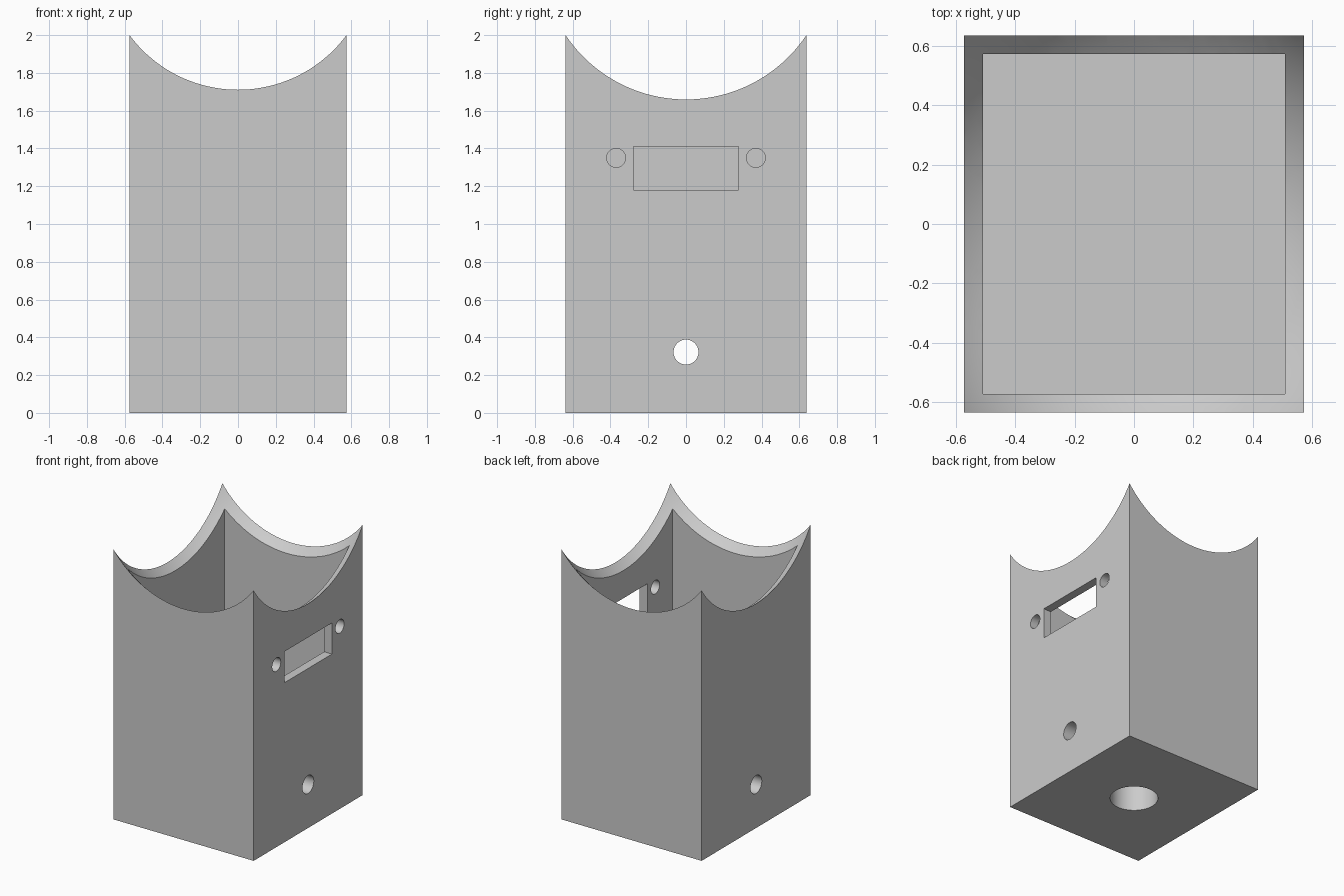
import bpy
import math

cube = bpy.data.objects.get("Cube")
if cube:
    bpy.data.objects.remove(cube, do_unlink=True)

W, D, H = 1.148, 1.274, 2.0   # outer size
WALL = 0.064
FLOOR = 0.64                  # top of the solid base

grey = bpy.data.materials.new("plain grey")
grey.use_nodes = True
color = (0.6, 0.6, 0.6, 1)
grey.diffuse_color = color
grey.node_tree.nodes["Principled BSDF"].inputs["Base Color"].default_value = color


def box(name, size, center):
    bpy.ops.mesh.primitive_cube_add(size=1, location=center)
    ob = bpy.context.object
    ob.name = name
    ob.scale = size
    bpy.ops.object.transform_apply(location=False, rotation=False, scale=True)
    ob.data.materials.append(grey)
    return ob


def rod(name, radius, length, center, along_x=False):
    bpy.ops.mesh.primitive_cylinder_add(
        vertices=64, radius=radius, depth=length, location=center,
        rotation=(0, math.pi / 2 if along_x else 0, 0))
    ob = bpy.context.object
    ob.name = name
    ob.data.materials.append(grey)
    return ob


# Solid body
body = box("housing", (W, D, H), (0, 0, H / 2))

# Open cavity above the solid base
cutters = [box("cavity_cutter", (W - 2 * WALL, D - 2 * WALL, H), (0, 0, FLOOR + H / 2))]

# Spherical scoop in the rim
bpy.ops.mesh.primitive_uv_sphere_add(segments=128, ring_count=64, radius=0.958,
                                     location=(0, 0, 2.426))
scoop = bpy.context.object
scoop.name = "scoop_cutter"
scoop.data.materials.append(grey)
cutters.append(scoop)

# Window with a screw hole on each side, through one wall only
cutters.append(box("window_cutter", (0.2, 0.556, 0.23), (W / 2, 0, 1.295)))
for side in (-1, 1):
    cutters.append(rod("screw_hole_cutter", 0.05, 0.2, (W / 2, side * 0.37, 1.35), True))

# Blind socket in the underside, crossed by a pin hole
cutters.append(rod("socket_cutter", 0.164, 1.1, (0, 0, 0)))
cutters.append(rod("pin_hole_cutter", 0.066, 2, (0, 0, 0.322), True))

for cutter in cutters:
    mod = body.modifiers.new(cutter.name, "BOOLEAN")
    mod.operation = "DIFFERENCE"
    mod.solver = "EXACT"
    mod.object = cutter
    cutter.hide_render = True

# Bake the cuts, then drop the cutters
bpy.ops.object.select_all(action="DESELECT")
body.select_set(True)
bpy.context.view_layer.objects.active = body
for mod in list(body.modifiers):
    bpy.ops.object.modifier_apply(modifier=mod.name)
for cutter in cutters:
    bpy.data.objects.remove(cutter, do_unlink=True)
bpy.ops.object.shade_smooth_by_angle(angle=math.radians(20))
